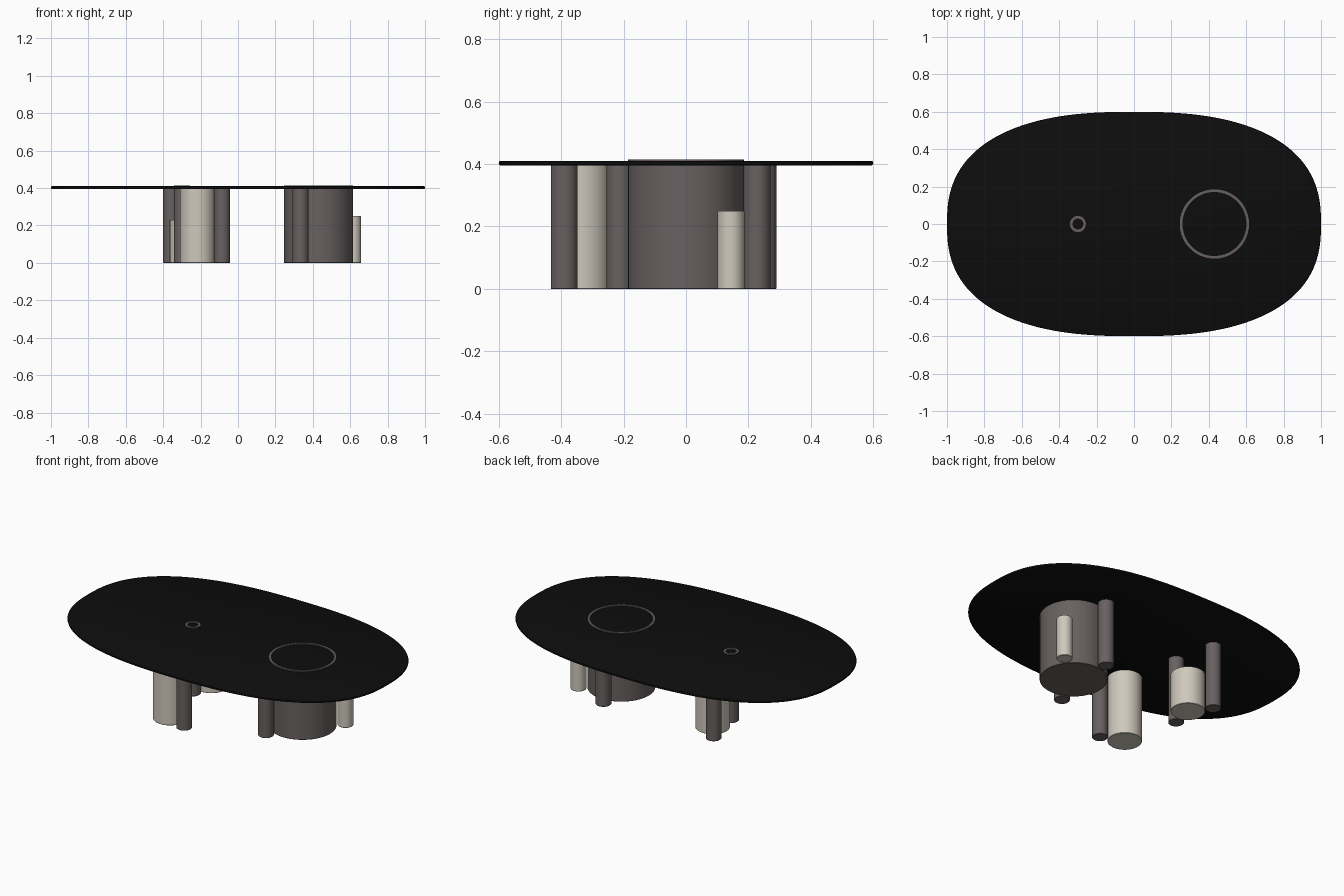
import bpy, bmesh, math

if "Cube" in bpy.data.objects:
    bpy.data.objects.remove(bpy.data.objects["Cube"])


def material(name, rgb):
    m = bpy.data.materials.new(name)
    m.diffuse_color = (*rgb, 1)
    m.use_nodes = True
    m.node_tree.nodes["Principled BSDF"].inputs["Base Color"].default_value = m.diffuse_color
    return m


BLACK = material("black_top", (0.004, 0.004, 0.004))
BROWN = material("warm_grey_brown", (0.14, 0.118, 0.118))
CREAM = material("pale_stone", (0.62, 0.58, 0.50))


def finish(name, bm, mat):
    bmesh.ops.recalc_face_normals(bm, faces=bm.faces)
    me = bpy.data.meshes.new(name)
    bm.to_mesh(me)
    bm.free()
    me.materials.append(mat)
    ob = bpy.data.objects.new(name, me)
    bpy.context.collection.objects.link(ob)
    bpy.context.view_layer.objects.active = ob
    ob.select_set(True)
    bpy.ops.object.shade_smooth_by_angle(angle=math.radians(35))
    ob.select_set(False)
    return ob


def stack(name, rings, mat):
    """Skin a list of closed point rings, capping both ends."""
    bm = bmesh.new()
    loops = [[bm.verts.new(p) for p in ring] for ring in rings]
    n = len(loops[0])
    for a, b in zip(loops, loops[1:]):
        for i in range(n):
            j = (i + 1) % n
            bm.faces.new((a[i], a[j], b[j], b[i]))
    bm.faces.new(loops[0])
    bm.faces.new(loops[-1])
    return finish(name, bm, mat)


def lathe(name, x, y, profile, mat, n=64):
    angles = [2 * math.pi * i / n for i in range(n)]
    return stack(name, [[(x + r * math.cos(a), y + r * math.sin(a), z) for a in angles]
                        for r, z in profile], mat)


def post(name, x, y, r, h, mat):
    b = 0.002  # softened foot edge
    lathe(name, x, y, [(r - b, 0), (r, b), (r, h)], mat)


def through_post(name, x, y, r, mat):
    """Post that pierces the top and shows as a thin raised ring."""
    w = 0.014
    lathe(name, x, y, [(r - 0.002, 0), (r, 0.002), (r, 0.415), (r - w, 0.415), (r - w, 0.402)], mat, 96)


# Table top: superellipse slab with a rounded edge
def outline(inset, z, n=160, power=2.5):
    pts = []
    for i in range(n):
        t = 2 * math.pi * i / n
        c, s = math.cos(t), math.sin(t)
        pts.append((math.copysign(abs(c) ** (2 / power), c) * (1 - inset),
                    math.copysign(abs(s) ** (2 / power), s) * (0.6 - inset), z))
    return pts


stack("table_top", [outline(i, z) for i, z in
                    [(0.005, 0.396), (0.0015, 0.398), (0, 0.403), (0.0015, 0.408), (0.005, 0.410)]], BLACK)

# Posts that pierce the top
through_post("drum_leg", 0.43, 0, 0.185, BROWN)
through_post("ringed_slim_leg", -0.30, 0, 0.043, BROWN)

# Slim full-height legs
for i, (x, y) in enumerate([(0.335, -0.212), (0.39, 0.228), (-0.085, -0.39), (-0.357, 0.247)]):
    post(f"slim_leg_{i + 1}", x, y, 0.043, 0.40, BROWN)

# Pale columns: one full height, two short
post("pale_leg", -0.216, -0.336, 0.094, 0.40, CREAM)
post("short_wide_column", -0.271, 0.134, 0.094, 0.23, CREAM)
post("short_slim_column", 0.615, 0.144, 0.043, 0.25, CREAM)
